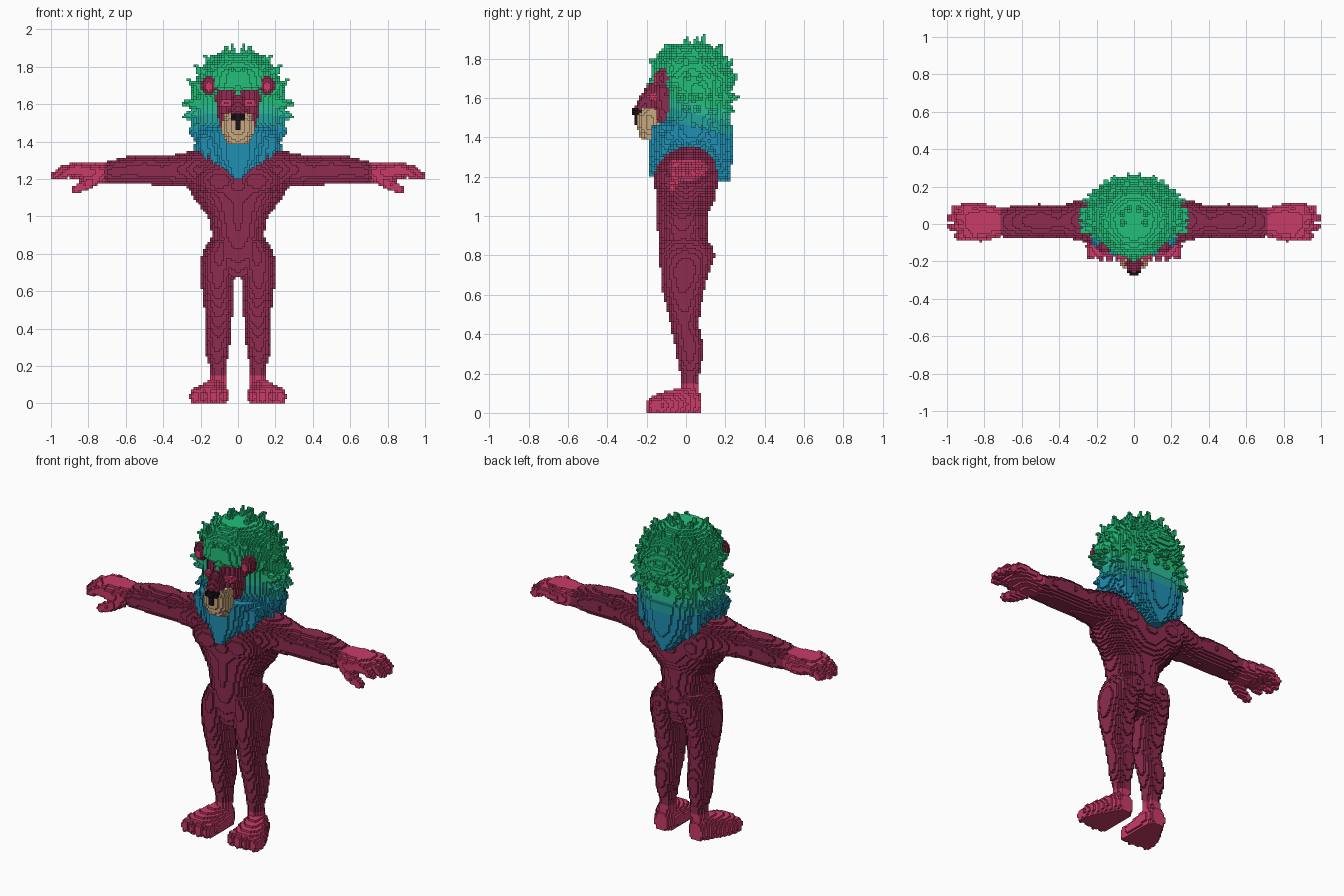
import bpy, math, random
from mathutils import Vector

if "Cube" in bpy.data.objects:
    bpy.data.objects.remove(bpy.data.objects["Cube"])

random.seed(4)
H = 0.0125          # block size
cells = {}          # (i, j, k) -> (part, colour); only the x > 0 half, mirrored later


def lin(h):
    c = [int(h[n:n + 2], 16) / 255 for n in (0, 2, 4)]
    return [v / 12.92 if v <= 0.04045 else ((v + 0.055) / 1.055) ** 2.4 for v in c] + [1]


COLOURS = {"dark crimson": "8E2B4E", "pink": "C93C68", "green": "22C07A", "sea green": "29BE96",
           "teal": "23A39C", "blue": "1F90B4", "tan": "C9A97F", "black": "1A1416"}
mats = {}
for name, code in COLOURS.items():
    mats[name] = bpy.data.materials.new(name)
    mats[name].diffuse_color = lin(code)


def fill(part, colour, test, lo, hi):
    """Fill every block whose centre passes the test."""
    lim = ((0, 80), (-22, 22), (0, 154))
    r = [range(max(a, math.floor(l / H) - 1), min(b, math.ceil(h / H) + 1))
         for (a, b), l, h in zip(lim, lo, hi)]
    for i in r[0]:
        for j in r[1]:
            for k in r[2]:
                p = ((i + .5) * H, (j + .5) * H, (k + .5) * H)
                if test(p):
                    cells[i, j, k] = (part, colour(p) if callable(colour) else colour)


def ball(part, colour, c, r):
    fill(part, colour, lambda p: sum(((a - b) / s) ** 2 for a, b, s in zip(p, c, r)) <= 1,
         [a - s for a, s in zip(c, r)], [a + s for a, s in zip(c, r)])


def tube(part, colour, axis, rows):
    """Elliptic sections along an axis; rows are (t, centre, centre, radius, radius)."""
    u, v = [n for n in range(3) if n != axis]

    def test(p):
        t = p[axis]
        for a, b in zip(rows, rows[1:]):
            if a[0] <= t <= b[0]:
                f = (t - a[0]) / (b[0] - a[0])
                _, cu, cv, ru, rv = [m + (n - m) * f for m, n in zip(a, b)]
                return ((p[u] - cu) / ru) ** 2 + ((p[v] - cv) / rv) ** 2 <= 1
        return False
    lo, hi = [0] * 3, [0] * 3
    lo[axis], hi[axis] = rows[0][0], rows[-1][0]
    for n, c in ((u, 1), (v, 2)):
        lo[n] = min(q[c] - q[c + 2] for q in rows)
        hi[n] = max(q[c] + q[c + 2] for q in rows)
    fill(part, colour, test, lo, hi)


def spike(part, colour, a, b, r0, r1=0.01):
    """Tapered round segment from a to b."""
    a, b = Vector(a), Vector(b)
    d = b - a

    def test(p):
        q = Vector(p) - a
        t = min(1, max(0, q.dot(d) / d.length_squared))
        return (q - d * t).length <= r0 + (r1 - r0) * t
    m = max(r0, r1)
    fill(part, colour, test, [min(s, e) - m for s, e in zip(a, b)], [max(s, e) + m for s, e in zip(a, b)])


def mane_colour(p):
    z = p[2] + 0.25 * p[1]
    return "green" if z > 1.58 else "sea green" if z > 1.53 else "teal" if z > 1.47 else "blue"


SKIN, PAW = "dark crimson", "pink"

# torso with chest and seat muscles
tube("torso", SKIN, 2, [(.68, 0, -.01, .10, .09), (.78, 0, 0, .17, .125), (.9, 0, -.018, .14, .125),
                        (1.0, 0, -.018, .16, .128), (1.08, 0, 0, .225, .145), (1.15, 0, 0, .26, .158),
                        (1.25, 0, 0, .3, .155), (1.31, 0, .01, .25, .14), (1.36, 0, .02, .14, .1)])
ball("torso", SKIN, (.10, -.08, 1.19), (.13, .085, .09))
ball("torso", SKIN, (.14, .07, 1.2), (.13, .09, .11))
ball("torso", SKIN, (.085, .06, .8), (.085, .085, .085))

# legs
tube("legs", lambda p: PAW if p[2] < .145 else SKIN, 2,
     [(.04, .11, .02, .045, .045), (.18, .105, .02, .042, .045), (.26, .112, .02, .058, .062),
      (.34, .108, .02, .068, .073), (.45, .102, -.01, .07, .07), (.52, .105, -.01, .078, .085),
      (.62, .11, -.015, .085, .106), (.72, .107, -.005, .098, .125), (.8, .1, 0, .092, .138),
      (.88, .08, -.01, .07, .12)])

# feet with four toes
tube("feet", PAW, 1, [(-.18, .155, .035, .09, .05), (-.12, .155, .035, .103, .07),
                      (-.04, .135, .04, .085, .085), (.04, .115, .05, .06, .085), (.075, .115, .045, .04, .05)])
for n in range(4):
    ball("feet", PAW, (.083 + .048 * n, -.17 + .006 * abs(n - 1), .035), (.026, .035, .042))

# arms and shoulders
tube("arms", SKIN, 0, [(.15, .02, 1.24, .12, .1), (.22, .02, 1.25, .13, .105), (.3, .02, 1.25, .105, .09),
                       (.4, .012, 1.243, .085, .077), (.5, .015, 1.25, .092, .08), (.6, .015, 1.245, .088, .075),
                       (.66, .01, 1.24, .085, .065), (.72, .01, 1.235, .075, .055)])

# hands
tube("hands", PAW, 0, [(.71, .01, 1.235, .078, .055), (.8, .01, 1.235, .1, .058),
                       (.88, .01, 1.245, .1, .043), (.91, .01, 1.245, .09, .035)])
for y, tip in ((-.062, .94), (-.015, .98), (.035, .985), (.082, .955)):
    spike("hands", PAW, (.85, y, 1.255), (tip - .05, y, 1.245), .028, .027)
    spike("hands", PAW, (tip - .05, y, 1.245), (tip, y, 1.215), .027, .02)
spike("hands", PAW, (.76, -.04, 1.2), (.82, -.065, 1.165), .035, .03)
spike("hands", PAW, (.82, -.065, 1.165), (.865, -.07, 1.145), .028, .022)

# mane core, beard and nape
tube("mane", mane_colour, 2, [(1.3, 0, .03, .17, .16), (1.4, 0, .03, .235, .185), (1.46, 0, .04, .245, .185),
                              (1.5, 0, .06, .25, .17), (1.64, 0, .06, .25, .17), (1.69, 0, .04, .24, .22),
                              (1.77, 0, .025, .21, .2), (1.83, 0, .02, .165, .16), (1.88, 0, .02, .09, .09)])
tube("mane", mane_colour, 2, [(1.2, 0, -.165, .02, .025), (1.3, 0, -.1, .13, .09), (1.46, 0, -.07, .19, .12)])
tube("mane", mane_colour, 2, [(1.17, 0, .19, .025, .03), (1.3, 0, .15, .15, .085), (1.46, 0, .12, .21, .12)])

# hanging locks, front and back
for n in range(5):
    x = .045 * n
    spike("mane", mane_colour, (x, -.13 + .25 * x, 1.4), (x * .95, -.175 + .3 * x, 1.22 + .5 * x), .045)
    spike("mane", mane_colour, (x, .17 - .2 * x, 1.42), (x, .215 - .25 * x, 1.19 + .6 * x), .045)

# rings of spiky tufts: tip height, half width, depth, root height, first angle, count
for zt, rx, ry, zb, a0, n in ((1.915, .075, .06, 1.78, 60, 3), (1.865, .175, .15, 1.74, 20, 5),
                              (1.8, .23, .2, 1.69, 35, 7), (1.72, .265, .225, 1.65, 62, 7),
                              (1.61, .295, .23, 1.6, 74, 8), (1.53, .295, .215, 1.56, 82, 7),
                              (1.44, .265, .2, 1.52, 74, 8), (1.36, .235, .185, 1.46, 80, 6)):
    for s in range(n):
        a = math.radians(a0 + (180 - a0) * s / (n - .6) + random.uniform(-3, 3))
        x, y = rx * math.sin(a), -ry * math.cos(a)
        spike("mane", mane_colour, (x * .6, .035 + y * .6, zb),
              (x, .035 + y, zt + random.uniform(-.012, .012)), .055, .008)
for x in (.03, .09):
    spike("mane", mane_colour, (x, -.1, 1.72), (x * 1.1, -.195 + .6 * x, 1.79), .05, .012)

# face
tube("face", SKIN, 2, [(1.47, 0, -.1, .1, .07), (1.56, 0, -.1, .112, .085),
                       (1.62, 0, -.095, .12, .09), (1.68, 0, -.09, .118, .095)])
spike("face", SKIN, (0, -.15, 1.66), (0, -.215, 1.55), .04, .045)
spike("mane", mane_colour, (0, -.14, 1.7), (0, -.185, 1.665), .045, .015)
ball("eyes", PAW, (.06, -.17, 1.605), (.042, .025, .022))

# muzzle, nose and mouth line
tube("muzzle", "tan", 2, [(1.39, 0, -.175, .06, .05), (1.44, 0, -.185, .083, .062),
                          (1.5, 0, -.185, .085, .068), (1.545, 0, -.175, .07, .06)])
ball("nose", "black", (0, -.245, 1.53), (.04, .03, .026))
ball("nose", "black", (0, -.25, 1.49), (.014, .014, .04))

# ears with pink inside
ball("ears", SKIN, (.155, -.12, 1.7), (.042, .035, .052))
ball("ears", PAW, (.155, -.15, 1.695), (.022, .014, .03))

# build one mirrored block mesh per part, keeping only the exposed faces
SIDES = [(0, 1), (0, -1), (1, 1), (1, -1), (2, 1), (2, -1)]
for part in sorted({c[0] for c in cells.values()}):
    verts, faces, slots, index = {}, [], [], []
    for cell, (owner, colour) in cells.items():
        if owner != part:
            continue
        for axis, sign in SIDES:
            nb = list(cell)
            nb[axis] += sign
            if nb[0] < 0 or tuple(nb) in cells:
                continue
            u, v = (axis + 1) % 3, (axis + 2) % 3
            quad = []
            for du, dv in ((0, 0), (1, 0), (1, 1), (0, 1))[::sign]:
                q = list(cell)
                q[axis] += sign > 0
                q[u] += du
                q[v] += dv
                quad.append(verts.setdefault(tuple(q), len(verts)))
            faces.append(quad)
            if colour not in slots:
                slots.append(colour)
            index.append(slots.index(colour))
    if not faces:
        continue
    mesh = bpy.data.meshes.new(part)
    mesh.from_pydata([[c * H for c in q] for q in verts], [], faces)
    for s in slots:
        mesh.materials.append(mats[s])
    mesh.polygons.foreach_set("material_index", index)
    mesh.update()
    ob = bpy.data.objects.new(part, mesh)
    bpy.context.collection.objects.link(ob)
    ob.modifiers.new("mirror", "MIRROR").merge_threshold = 0.0005

for m in bpy.data.materials:
    if m.users and not m.is_grease_pencil:
        m.use_nodes = True
        m.node_tree.nodes["Principled BSDF"].inputs["Base Color"].default_value = m.diffuse_color
